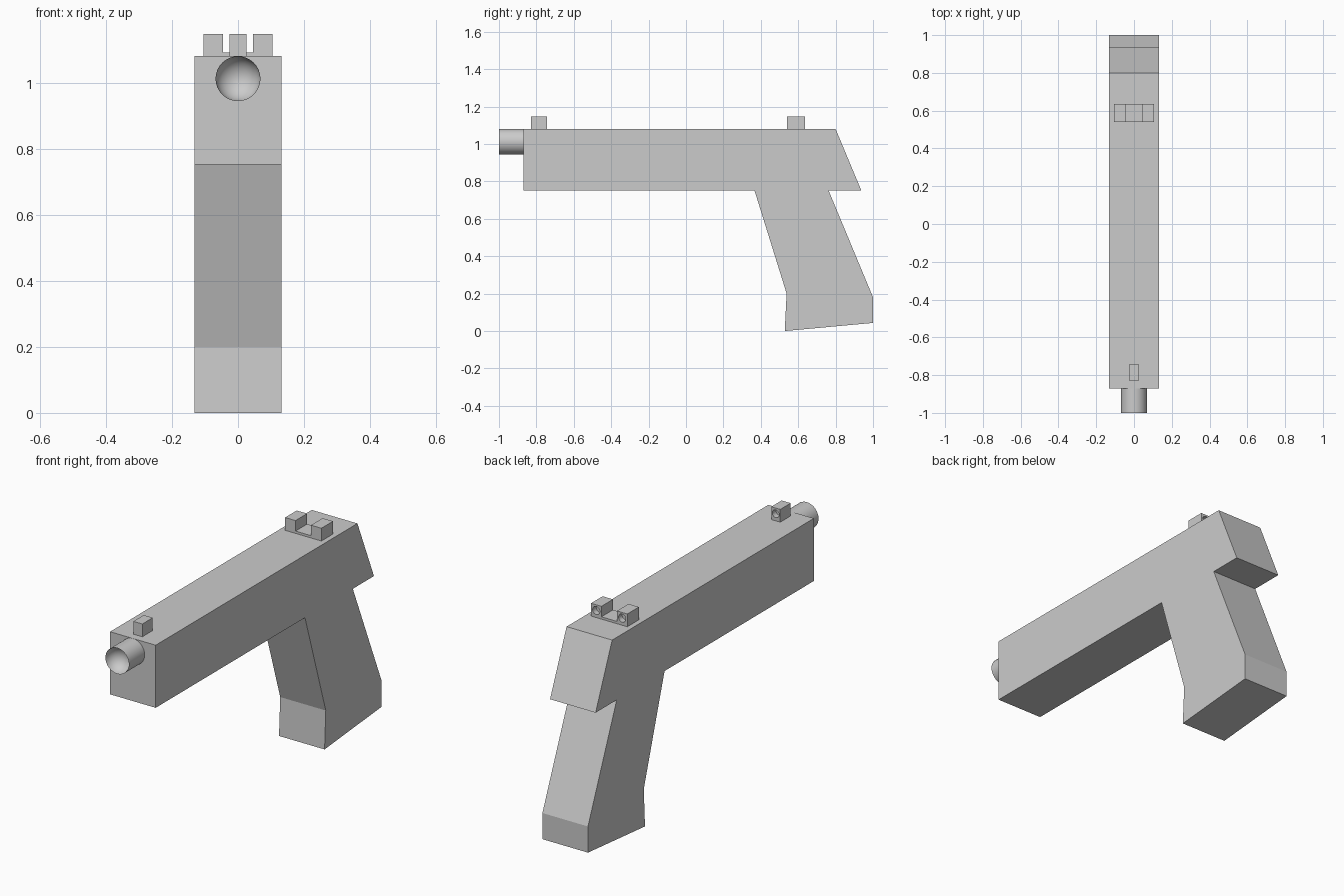
import bpy, bmesh, math
from mathutils import Matrix, Vector

if "Cube" in bpy.data.objects:
    bpy.data.objects.remove(bpy.data.objects["Cube"])


def mesh_object(name, bm):
    bmesh.ops.recalc_face_normals(bm, faces=bm.faces[:])
    mesh = bpy.data.meshes.new(name)
    bm.to_mesh(mesh)
    bm.free()
    obj = bpy.data.objects.new(name, mesh)
    bpy.context.collection.objects.link(obj)
    return obj


def extrude_profile(name, points, offset):
    bm = bmesh.new()
    face = bm.faces.new([bm.verts.new(p) for p in points])
    ext = bmesh.ops.extrude_face_region(bm, geom=[face])
    moved = [v for v in ext["geom"] if isinstance(v, bmesh.types.BMVert)]
    bmesh.ops.translate(bm, verts=moved, vec=offset)
    return mesh_object(name, bm)


def drill(obj, x, y, z, radius, depth):
    # Blind round hole in a rear (+y) face
    bm = bmesh.new()
    mat = Matrix.Translation((x, y, z)) @ Matrix.Rotation(math.pi / 2, 4, 'X')
    bmesh.ops.create_cone(bm, cap_ends=True, segments=24, radius1=radius,
                          radius2=radius, depth=depth * 2, matrix=mat)
    cutter = mesh_object("sight_hole_cutter", bm)
    cutter.hide_render = True
    cutter.hide_viewport = True
    mod = obj.modifiers.new("hole", 'BOOLEAN')
    mod.operation = 'DIFFERENCE'
    mod.solver = 'EXACT'
    mod.object = cutter


# Slide and raked grip share one side profile
W = 0.132
side = [(-0.87, 1.08), (0.80, 1.08), (0.937, 0.752), (0.762, 0.752), (1.0, 0.18),
        (1.0, 0.043), (0.528, 0.003), (0.538, 0.20), (0.366, 0.752), (-0.87, 0.752)]
side = [(y, z if z > 0.003 else 0.0) for y, z in side]
extrude_profile("body_and_grip", [(-W, y, z) for y, z in side], (2 * W, 0, 0))

# Barrel stub with a dished muzzle, lathed around y
R, CZ = 0.068, 1.012
lathe = [(R, -0.87), (R, -1.0)]
for i in range(1, 7):
    a = math.pi / 2 * i / 6
    lathe.append((R * math.cos(a), -1.0 + 0.065 * math.sin(a)))
bm = bmesh.new()
verts = [bm.verts.new((max(r, 0), y, CZ)) for r, y in lathe]
edges = [bm.edges.new(pair) for pair in zip(verts, verts[1:])]
bmesh.ops.spin(bm, geom=verts + edges, cent=(0, 0, CZ), axis=(0, 1, 0),
               angle=math.tau, steps=32, use_duplicate=False)
bmesh.ops.remove_doubles(bm, verts=bm.verts[:], dist=1e-4)
bmesh.ops.holes_fill(bm, edges=[e for e in bm.edges if e.is_boundary], sides=0)
barrel = mesh_object("barrel", bm)
bpy.context.view_layer.objects.active = barrel
barrel.select_set(True)
bpy.ops.object.shade_smooth_by_angle(angle=math.radians(40))

# Front sight post
TOP = 1.147
post = [(-0.026, 1.08), (0.026, 1.08), (0.026, TOP), (-0.026, TOP)]
front = extrude_profile("front_sight", [(x, -0.829, z) for x, z in post], (0, 0.086, 0))
drill(front, 0, -0.743, 1.117, 0.02, 0.03)

# Notched rear sight
half = [(0.105, 1.08), (0.105, TOP), (0.045, TOP), (0.045, 1.092)]
notch = half + [(-x, z) for x, z in reversed(half)]
rear = extrude_profile("rear_sight", [(x, 0.54, z) for x, z in notch], (0, 0.096, 0))
for s in (-1, 1):
    drill(rear, s * 0.075, 0.636, 1.117, 0.021, 0.03)
